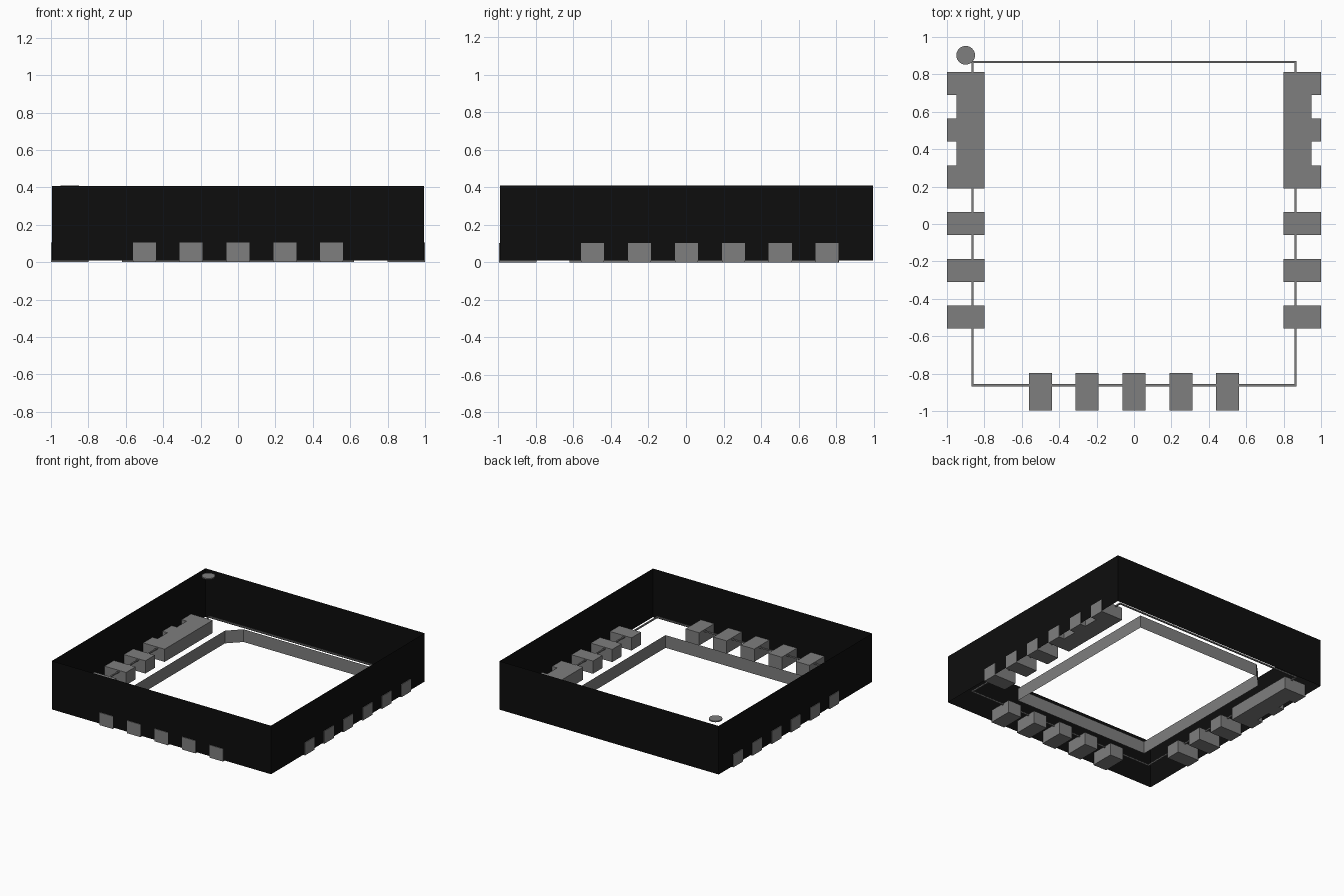
import bpy, bmesh, math

cube = bpy.data.objects.get("Cube")
if cube:
    bpy.data.objects.remove(cube, do_unlink=True)

def material(name, rgb):
    m = bpy.data.materials.new(name)
    m.use_nodes = True
    m.diffuse_color = (*rgb, 1)
    bsdf = next(n for n in m.node_tree.nodes if n.type == 'BSDF_PRINCIPLED')
    bsdf.inputs["Base Color"].default_value = (*rgb, 1)
    bsdf.inputs["Roughness"].default_value = 0.6
    return m

BLACK = material("black_plastic", (0.004, 0.004, 0.004))
GREY = material("grey_metal", (0.21, 0.21, 0.21))

def prism(name, outline, z0, z1, mat, caps=True):
    """Extrude a counter-clockwise outline from z0 to z1."""
    bm = bmesh.new()
    low = [bm.verts.new((x, y, z0)) for x, y in outline]
    high = [bm.verts.new((x, y, z1)) for x, y in outline]
    n = len(outline)
    for i in range(n):
        j = (i + 1) % n
        bm.faces.new((low[i], low[j], high[j], high[i]))
    if caps:
        bm.faces.new(low[::-1])
        bm.faces.new(high)
        bmesh.ops.recalc_face_normals(bm, faces=bm.faces)
    me = bpy.data.meshes.new(name)
    bm.to_mesh(me)
    bm.free()
    me.materials.append(mat)
    ob = bpy.data.objects.new(name, me)
    bpy.context.collection.objects.link(ob)
    return ob

def rect(x0, x1, y0, y1):
    return [(x0, y0), (x1, y0), (x1, y1), (x0, y1)]

CY = 0.0025          # body centre in y
HALF = 0.995         # half width of the body
PAD_H = 0.104        # lead height
W = 0.0615           # half width of a lead
PITCH = 0.25

# Open body shell: four thin side walls
prism("body_walls", rect(-HALF, HALF, CY - HALF, CY + HALF), 0.01, 0.408, BLACK, caps=False)

# Open rim of the centre pad, with one chamfered corner
prism("centre_pad_rim",
      [(-0.62, -0.62), (0.62, -0.62), (0.62, 0.815), (-0.52, 0.815), (-0.62, 0.715)],
      0.0, PAD_H, GREY, caps=False)

# Leads along the front
for i in range(-2, 3):
    x = i * PITCH
    prism(f"front_lead_{i + 3}", rect(x - W, x + W, CY - 1, CY - 0.8), 0, PAD_H, GREY)

# Leads along both sides, the rear three joined in a toothed bar
teeth = []
for i in range(1, 4):
    y = CY + i * PITCH
    teeth += [(0.95, y - W), (1.0, y - W), (1.0, y + W), (0.95, y + W)]
teeth = teeth[1:-1]
bar = [(0.8, CY + PITCH - W)] + teeth + [(0.8, CY + 3 * PITCH + W)]
for side, s in (("left", 1), ("right", -1)):
    for i in range(-2, 1):
        y = CY + i * PITCH
        a, b = sorted((0.8 * s, 1.0 * s))
        prism(f"{side}_lead_{i + 3}", rect(a, b, y - W, y + W), 0, PAD_H, GREY)
    prism(f"{side}_joined_leads", [(x * s, y) for x, y in bar][::s], 0, PAD_H, GREY)

# Thin square wire linking the leads
R, T = 0.87, 0.011
for name, r in (("front_wire", rect(-R, R, CY - R, CY - R + T)),
                ("back_wire", rect(-R, R, CY + R - T, CY + R)),
                ("left_wire", rect(R - T, R, CY - R + T, CY + R - T)),
                ("right_wire", rect(-R, -R + T, CY - R + T, CY + R - T))):
    prism(name, r, 0.09, 0.1, GREY)

# Round corner marker
dot = prism("corner_marker",
            [(-0.9 + 0.05 * math.cos(k * math.tau / 32), 0.902 + 0.05 * math.sin(k * math.tau / 32))
             for k in range(32)], 0.4, 0.41, GREY)
bpy.ops.object.select_all(action='DESELECT')
dot.select_set(True)
bpy.context.view_layer.objects.active = dot
bpy.ops.object.shade_smooth_by_angle(angle=math.radians(30))
